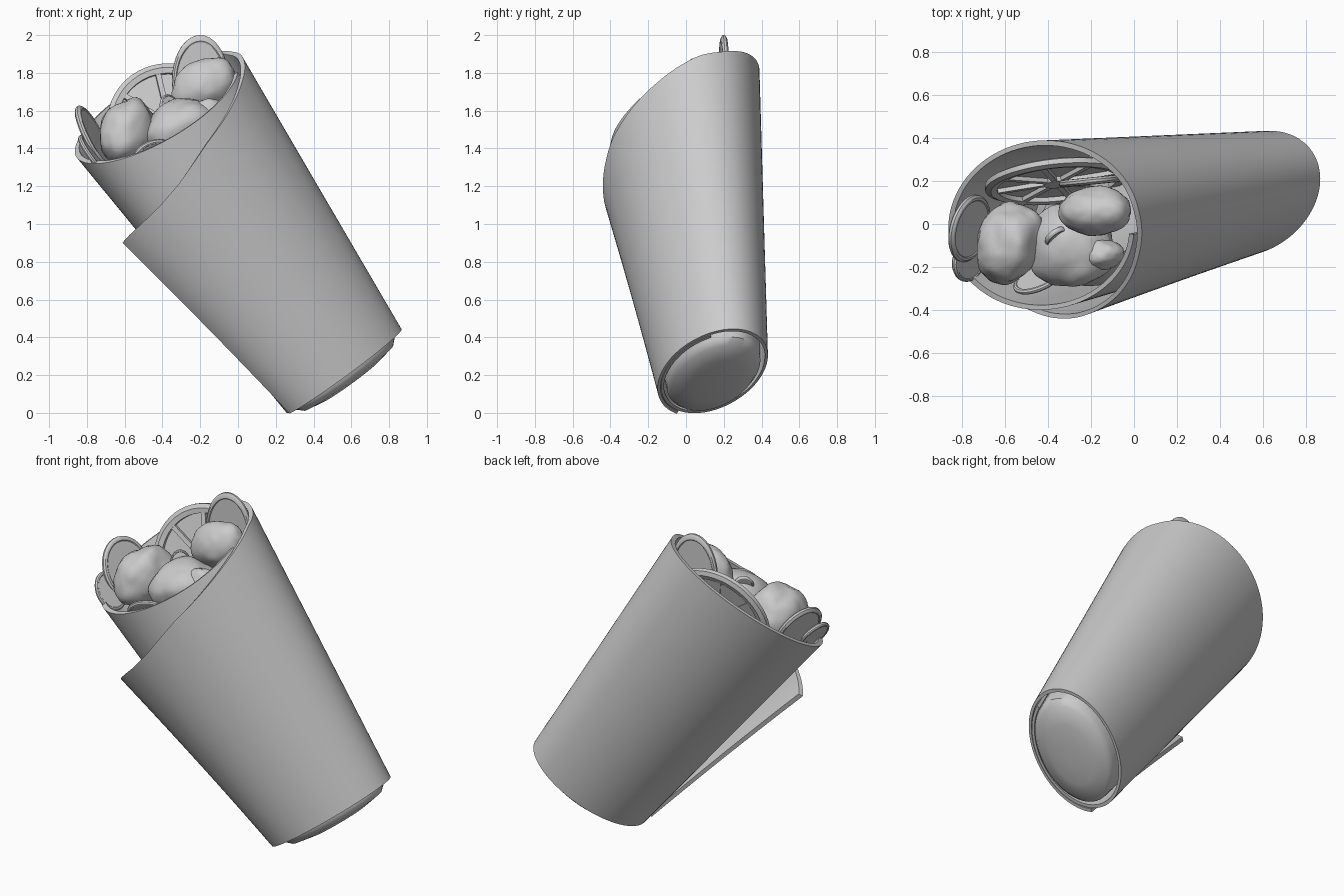
import bpy, bmesh, math
from mathutils import Vector, Matrix, noise

if "Cube" in bpy.data.objects:
    bpy.data.objects.remove(bpy.data.objects["Cube"])

# Cone frame: base centre, axis to the mouth, and the two ellipse directions
BASE = Vector((0.56, 0.145, 0.22))
AXIS = Vector((-0.405, -0.02, 1.6)) - BASE
N = AXIS.normalized()
U = Vector((0.82, 0.43, 0.60))
U = (U - N * U.dot(N)).normalized()
V = N.cross(U)


def cone_point(deg, s, k=1.0):
    a = math.radians(deg)
    return (BASE + AXIS * s + U * math.cos(a) * (0.395 + 0.135 * s) * k
            + V * math.sin(a) * (0.267 + 0.123 * s) * k)


def lerp_table(table, x):
    for (x0, y0), (x1, y1) in zip(table, table[1:]):
        if x <= x1:
            return y0 + (y1 - y0) * max(0, x - x0) / (x1 - x0)
    return table[-1][1]


def finish(name, bm, angle=40):
    bmesh.ops.recalc_face_normals(bm, faces=bm.faces)
    me = bpy.data.meshes.new(name)
    bm.to_mesh(me)
    bm.free()
    ob = bpy.data.objects.new(name, me)
    bpy.context.collection.objects.link(ob)
    bpy.ops.object.select_all(action='DESELECT')
    ob.select_set(True)
    bpy.context.view_layer.objects.active = ob
    bpy.ops.object.shade_smooth_by_angle(angle=math.radians(angle))
    return ob


def skin(bm, rows, closed=False):
    n = len(rows[0])
    for a, b in zip(rows, rows[1:]):
        for j in range(n if closed else n - 1):
            k = (j + 1) % n
            bm.faces.new((a[j], a[k], b[k], b[j]))


# Rolled wrap: one sheet starting under the front, going round the back and
# ending in a loose diagonal flap on the front left
TOP = [(0, 1.01), (17, 0.993), (45, 0.945), (79, 0.885), (97, 0.857), (123, 0.805),
       (140, 0.78), (165, 0.757), (172, 0.748)]
FLARE = [(0, 0), (50, 0.03), (107, 0.15), (127, 0.22), (147, 0.30), (172, 0.42)]
LAYER = [(35, 0.93), (120, 0.96), (200, 0.99), (300, 1.0)]
T0, T1 = 35, 532


def sheet_point(t, f, thick):
    over = t - 360
    if over < 0:
        top = 1.01 + 0.08 * math.sin(math.radians(-t))
        k, flare = lerp_table(LAYER, t), 0
    else:
        top = lerp_table(TOP, over)
        k, flare = 1.0, lerp_table(FLARE, over)
    s = top * f
    return cone_point(-t, s, k + flare * (0.12 + 0.85 * s) - thick)


bm = bmesh.new()
STEPS, ROWS = 120, 10
grids = []
for thick in (0.0, 0.055):
    grids.append([[bm.verts.new(sheet_point(T0 + (T1 - T0) * i / STEPS, j / ROWS, thick))
                   for i in range(STEPS + 1)] for j in range(ROWS + 1)])
    skin(bm, grids[-1])
outer, inner = grids
for j in (0, ROWS):
    skin(bm, [outer[j], inner[j]])
for i in (0, STEPS):
    skin(bm, [[r[i] for r in outer], [r[i] for r in inner]])
finish("rolled_wrap", bm)

# Filling core, bulging slightly out of the bottom
bm = bmesh.new()
rows = []
for s, k in ((-0.042, 0.2), (-0.038, 0.5), (-0.026, 0.78), (-0.008, 0.86), (0.05, 0.87),
             (0.4, 0.84), (0.74, 0.82), (0.79, 0.6)):
    rows.append([bm.verts.new(cone_point(a * 7.5, s, k)) for a in range(48)])
skin(bm, rows, True)
bm.faces.new(rows[0])
bm.faces.new(rows[-1])
finish("filling_core", bm)


def place(centre, normal, scale=(1, 1, 1)):
    q = Vector(normal).to_track_quat('Z', 'Y')
    return Matrix.Translation(centre) @ q.to_matrix().to_4x4() @ Matrix.Diagonal((*scale, 1))


def revolve(bm, profile, n=36):
    return [[bm.verts.new((r * math.cos(2 * math.pi * i / n), r * math.sin(2 * math.pi * i / n), z))
             for i in range(n)] for r, z in profile]


# Vegetable slice: thin disc with a slightly raised skin at the rim
def slice_disc(name, centre, normal, rx, ry, h=0.017):
    bm = bmesh.new()
    half = [(0.02, 0.75), (0.84, 0.75), (0.87, 1), (0.94, 0.9), (1, 0.35)]
    profile = [(r, z * h) for r, z in half] + [(r, -z * h) for r, z in reversed(half)]
    rows = revolve(bm, profile)
    skin(bm, rows, True)
    bm.faces.new(rows[0])
    bm.faces.new(rows[-1])
    bm.transform(place(centre, normal, (rx, ry, 1)))
    finish(name, bm, 30)


# Wheel-like slice with spokes
bm = bmesh.new()
rows = revolve(bm, [(0.28, 0.018), (0.31, 0.024), (0.335, 0.012), (0.335, -0.012),
                    (0.31, -0.024), (0.28, -0.018), (0.28, 0.018)], 48)
skin(bm, rows, True)
for r, z0, z1 in ((0.06, 0.018, -0.018), (0.285, -0.004, -0.012)):
    disc = revolve(bm, [(r, z0), (r, z1)], 32)
    skin(bm, disc, True)
    bm.faces.new(disc[0])
    bm.faces.new(disc[1])
for i in range(8):
    bmesh.ops.create_cube(bm, size=1, matrix=Matrix.Rotation(math.pi * i / 4 + 0.2, 4, 'Z')
                          @ Matrix.Translation((0.17, 0, 0)) @ Matrix.Diagonal((0.24, 0.028, 0.032, 1)))
bmesh.ops.remove_doubles(bm, verts=bm.verts, dist=0.0001)
bm.transform(place((-0.36, 0.2, 1.525), (0.1, -0.95, 0.27)))
finish("spoked_slice", bm, 30)

slice_disc("tall_slice", (-0.2, 0.2, 1.76), (0.1, -1, 0.0), 0.15, 0.24)
slice_disc("left_slice_back", (-0.765, -0.02, 1.46), (0.86, -0.25, 0.45), 0.16, 0.185)
slice_disc("left_slice_front", (-0.77, -0.17, 1.37), (0.80, -0.2, 0.58), 0.10, 0.12, 0.014)
slice_disc("front_slice", (-0.44, -0.25, 1.35), (0.35, -0.75, -0.45), 0.13, 0.11, 0.014)
slice_disc("middle_slice", (-0.36, -0.06, 1.61), (0.5, -0.7, 0.3), 0.06, 0.08, 0.014)


# Lumpy filling chunks
def chunk(name, centre, radii, seed, tilt=0, turn=0, rough=0.14):
    bm = bmesh.new()
    bmesh.ops.create_icosphere(bm, subdivisions=4, radius=1)
    off = Vector((seed * 7.3, seed * 3.1, seed))
    for v in bm.verts:
        v.co *= 1 + rough * noise.noise(v.co * 1.3 + off) + 0.04 * noise.noise(v.co * 4 + off)
    bm.transform(Matrix.Translation(centre) @ Matrix.Rotation(math.radians(turn), 4, 'Z')
                 @ Matrix.Rotation(math.radians(tilt), 4, 'Y') @ Matrix.Diagonal((*radii, 1)))
    finish(name, bm, 60)


chunk("left_chunk", (-0.58, -0.09, 1.48), (0.15, 0.19, 0.185), 1, 10, -20)
chunk("middle_chunk", (-0.30, -0.1, 1.49), (0.22, 0.19, 0.16), 2, -25)
chunk("right_chunk", (-0.18, 0.06, 1.73), (0.18, 0.115, 0.135), 3, -30, 0, 0.08)
chunk("small_chunk", (-0.16, -0.14, 1.57), (0.11, 0.07, 0.09), 4, -20)
